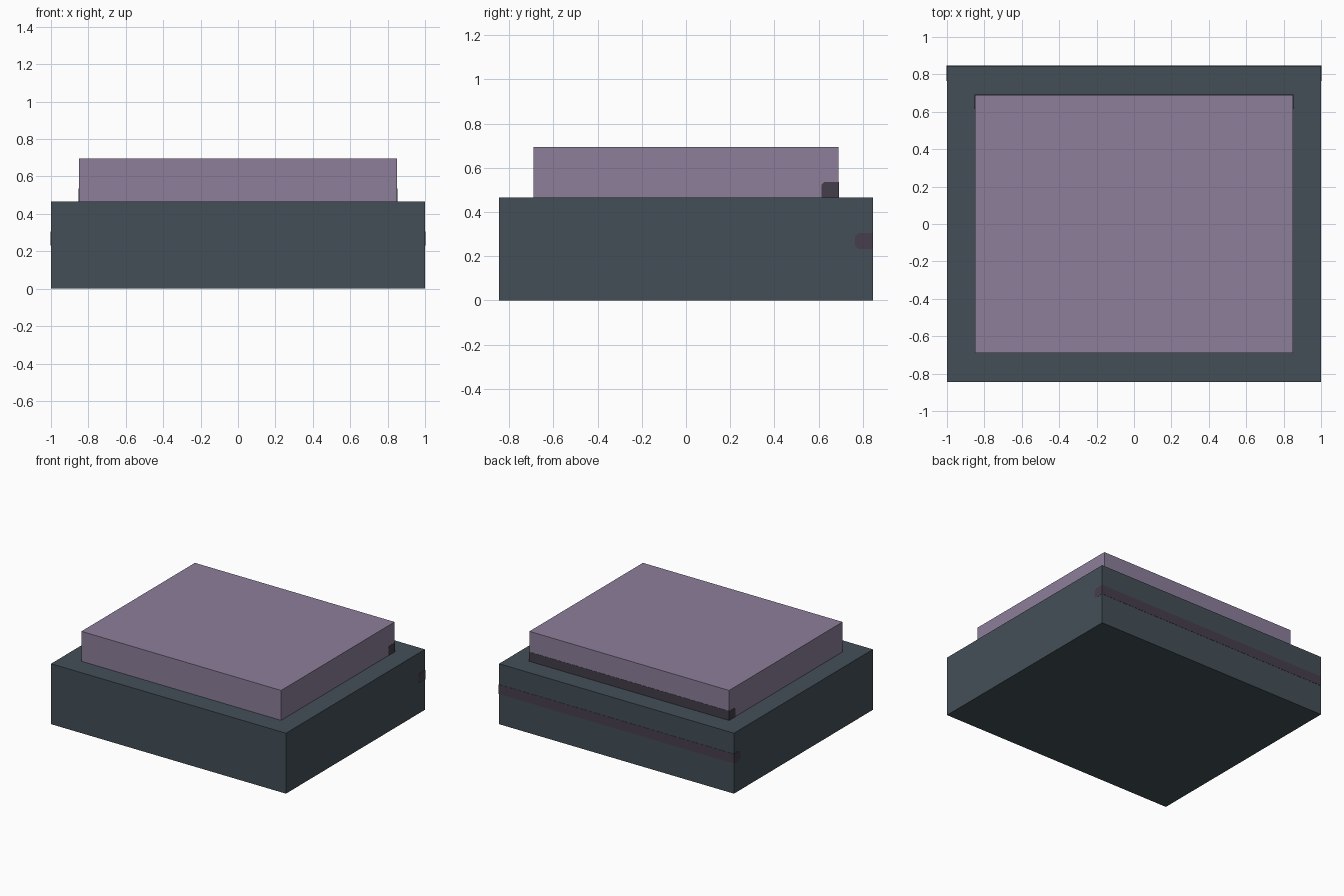
import bpy
import bmesh

cube = bpy.data.objects.get("Cube")
if cube:
    bpy.data.objects.remove(cube, do_unlink=True)


def material(name, srgb):
    """Flat material from 0-255 sRGB values, stored as linear."""
    lin = []
    for c in srgb:
        c /= 255
        lin.append(c / 12.92 if c <= 0.04045 else ((c + 0.055) / 1.055) ** 2.4)
    col = (*lin, 1.0)
    mat = bpy.data.materials.new(name)
    mat.use_nodes = True
    mat.diffuse_color = col
    bsdf = mat.node_tree.nodes["Principled BSDF"]
    bsdf.inputs["Base Color"].default_value = col
    bsdf.inputs["Roughness"].default_value = 0.9
    return mat


def prism(name, profile, half_x, mat):
    """Extrude a (y, z) profile along x, symmetric about x = 0."""
    bm = bmesh.new()
    face = bm.faces.new([bm.verts.new((-half_x, y, z)) for y, z in profile])
    ext = bmesh.ops.extrude_face_region(bm, geom=[face])
    moved = [g for g in ext["geom"] if isinstance(g, bmesh.types.BMVert)]
    bmesh.ops.translate(bm, verts=moved, vec=(2 * half_x, 0, 0))
    bmesh.ops.recalc_face_normals(bm, faces=bm.faces)
    mesh = bpy.data.meshes.new(name)
    bm.to_mesh(mesh)
    bm.free()
    mesh.materials.append(mat)
    obj = bpy.data.objects.new(name, mesh)
    bpy.context.collection.objects.link(obj)
    return obj


def slab(name, half_x, half_y, z0, z1, mat):
    return prism(name, [(-half_y, z0), (half_y, z0), (half_y, z1), (-half_y, z1)],
                 half_x, mat)


slate = material("dark_slate", (67, 79, 87))
mauve = material("mauve", (140, 126, 154))
plum = material("dark_plum", (71, 62, 77))
shadow = material("charcoal_plum", (68, 61, 74))

BASE_Z, TOP_Z = 0.465, 0.695
BASE_Y, TOP_Y = 0.845, 0.69
E = 0.0015  # how far the inlays stand proud

# Two stacked slabs
slab("base_block", 1.0, BASE_Y, 0.0, BASE_Z, slate)
slab("upper_block", 0.85, TOP_Y, BASE_Z, TOP_Z, mauve)

# Stripe along the back of the base, wrapping a little round both sides
prism("base_back_stripe",
      [(BASE_Y + E, 0.232), (BASE_Y + E, 0.306), (0.782, 0.306),
       (0.764, 0.289), (0.764, 0.248), (0.782, 0.232)], 1.0 + E, plum)

# Stripe along the lower back edge of the upper block
prism("upper_back_stripe",
      [(TOP_Y + E, BASE_Z), (TOP_Y + E, 0.537), (0.627, 0.537),
       (0.614, 0.525), (0.614, BASE_Z)], 0.85 + E, shadow)
